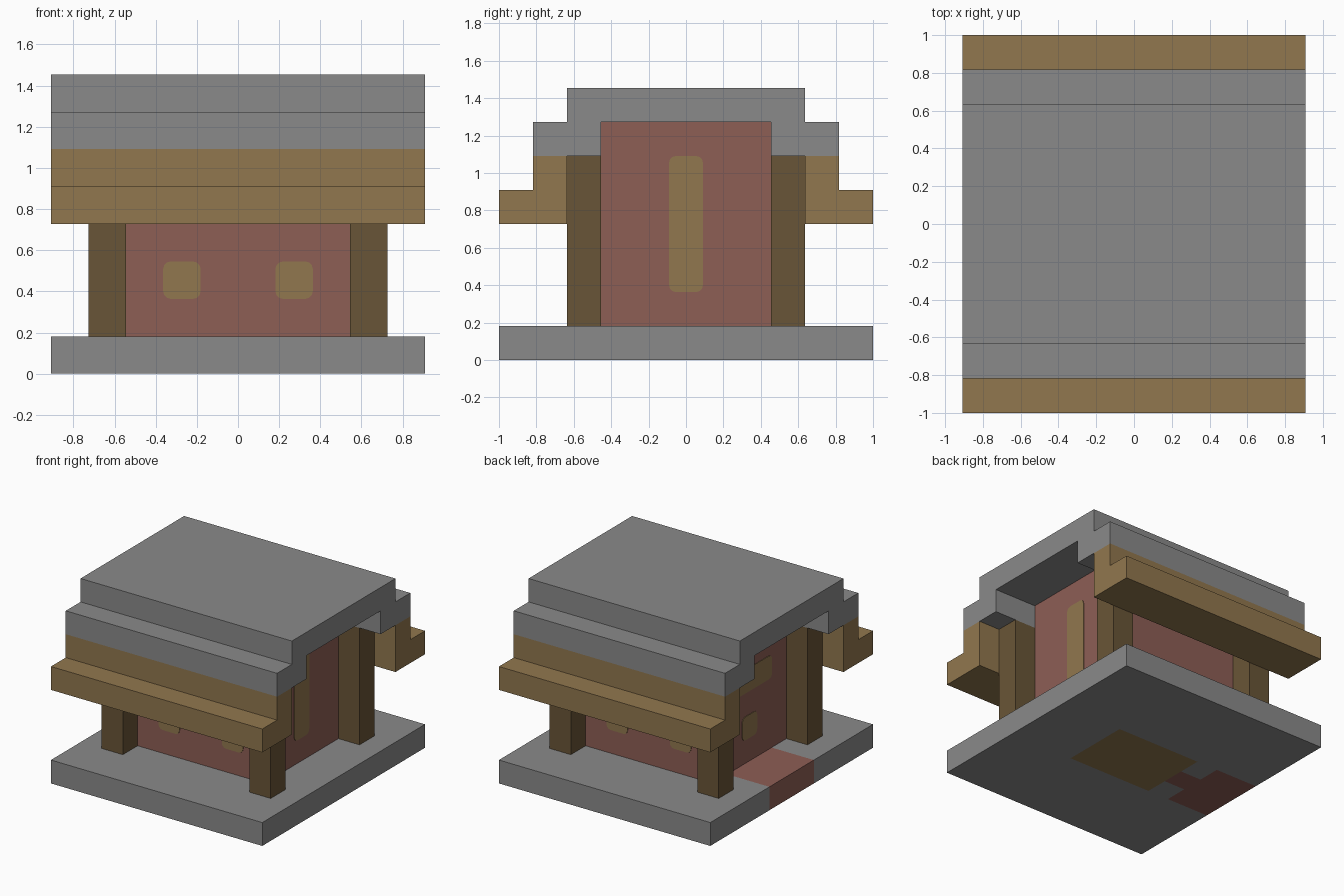
import bpy
import bmesh
from mathutils import Vector

if "Cube" in bpy.data.objects:
    bpy.data.objects.remove(bpy.data.objects["Cube"], do_unlink=True)

U = 2 / 11  # size of one building block


def make_material(name, rgb):
    linear = [((c / 255 + 0.055) / 1.055) ** 2.4 for c in rgb] + [1.0]
    mat = bpy.data.materials.new(name)
    mat.use_nodes = True
    mat.diffuse_color = linear
    mat.node_tree.nodes["Principled BSDF"].inputs["Base Color"].default_value = linear
    return mat


STONE = make_material("stone grey", (138, 138, 138))
WOOD = make_material("light wood", (145, 119, 78))
DARK_WOOD = make_material("dark wood", (105, 85, 55))
BRICK = make_material("brick red", (141, 94, 85))


def finish(bm, name, *materials):
    bmesh.ops.recalc_face_normals(bm, faces=bm.faces)
    bmesh.ops.scale(bm, vec=(U, U, U), verts=bm.verts)
    mesh = bpy.data.meshes.new(name)
    bm.to_mesh(mesh)
    bm.free()
    for mat in materials:
        mesh.materials.append(mat)
    obj = bpy.data.objects.new(name, mesh)
    bpy.context.collection.objects.link(obj)
    return obj


def box_mesh(low, high):
    bm = bmesh.new()
    low, high = Vector(low), Vector(high)
    bmesh.ops.create_cube(bm, size=1)
    bmesh.ops.scale(bm, vec=high - low, verts=bm.verts)
    bmesh.ops.translate(bm, vec=(low + high) / 2, verts=bm.verts)
    return bm


def extrude_profile(name, points, material, half_length=5):
    """Extrude a (y, z) outline along x."""
    bm = bmesh.new()
    face = bm.faces.new([bm.verts.new((-half_length, y, z)) for y, z in points])
    extruded = bmesh.ops.extrude_face_region(bm, geom=[face])["geom"]
    moved = [v for v in extruded if isinstance(v, bmesh.types.BMVert)]
    bmesh.ops.translate(bm, vec=(2 * half_length, 0, 0), verts=moved)
    return finish(bm, name, material)


def window(name, centre, size, axis):
    """Thin plate with rounded corners, facing along the given axis."""
    half = Vector(size) / 2
    half[axis] = 0.022
    centre = Vector(centre)
    bm = box_mesh(centre - half, centre + half)
    edges = [e for e in bm.edges
             if abs((e.verts[0].co - e.verts[1].co)[axis]) > 0.01]
    bmesh.ops.bevel(bm, geom=edges, offset=0.2, segments=3, profile=0.5,
                    affect='EDGES')
    return finish(bm, name, WOOD)


# Stone base, cut so the path and the floor panel are coloured faces
base = box_mesh((-5, -5.5, 0), (5, 5.5, 1))
cuts = [((x, 0, 0), (1, 0, 0)) for x in (-3, -2, 2)]
cuts += [((0, y, 0), (0, 1, 0)) for y in (-1.5, -0.5, 0.5, 1.5)]
for point, normal in cuts:
    bmesh.ops.bisect_plane(base, geom=base.verts[:] + base.edges[:] + base.faces[:],
                           plane_co=point, plane_no=normal)
for face in base.faces:
    c = face.calc_center_median()
    if c.x < -3 and abs(c.y) < 1.5:
        face.material_index = 1
    elif -3 < c.x < -2 and abs(c.y) < 0.5:
        face.material_index = 1
    elif abs(c.x) < 2 and abs(c.y) < 1.5:
        face.material_index = 2
finish(base, "base", STONE, BRICK, WOOD)

# Brick walls
finish(box_mesh((-3, -2.5, 1), (3, 2.5, 7)), "walls", BRICK)

# Corner posts and eaves
for sy, end in ((-1, "front"), (1, "back")):
    for sx, side in ((-1, "right"), (1, "left")):
        post = box_mesh((-0.5, -0.5, 1), (0.5, 0.5, 6))
        bmesh.ops.translate(post, vec=(sx * 3.5, sy * 3, 0), verts=post.verts)
        finish(post, f"{end}_{side}_post", DARK_WOOD)
        window(f"{end}_{side}_window", (sx * 1.5, sy * 2.5, 2.5), (1, 1, 1), 1)
    outline = [(3.5, 4), (5.5, 4), (5.5, 5), (4.5, 5), (4.5, 6), (3.5, 6)]
    extrude_profile(f"{end}_eave", [(sy * y, z) for y, z in outline], WOOD)

# Stepped stone roof
half = [(2.5, 7), (2.5, 6), (4.5, 6), (4.5, 7), (3.5, 7), (3.5, 8)]
extrude_profile("roof", half + [(-y, z) for y, z in reversed(half)], STONE)

# Side windows
window("left_tall_window", (3, 0, 4), (1, 1, 4), 0)
window("right_small_window", (-3, 0, 2.5), (1, 1, 1), 0)
window("right_wide_window", (-3, 0, 4.5), (1, 3, 1), 0)
